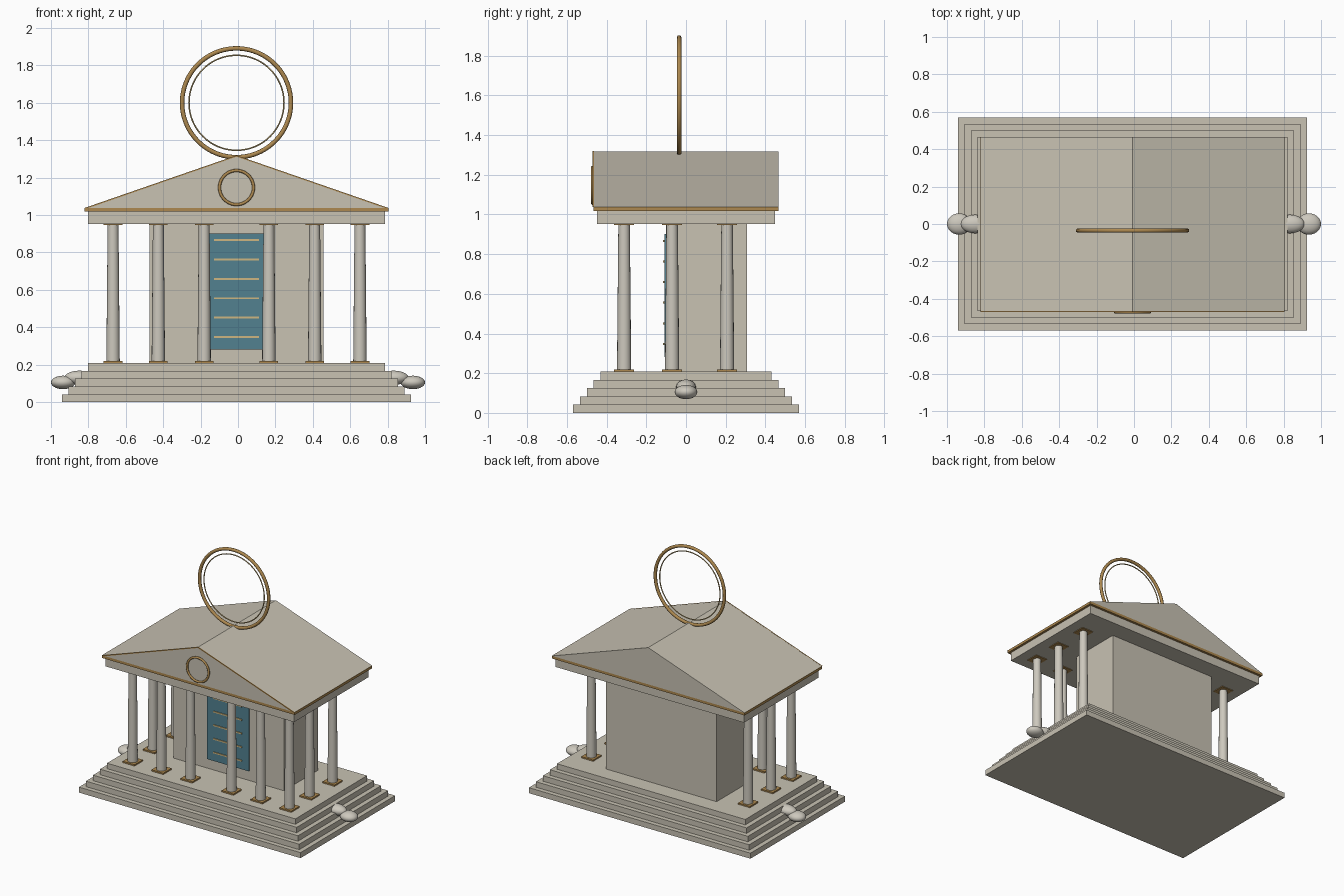
import bpy, bmesh, math
from mathutils import Matrix, Vector

old = bpy.data.objects.get("Cube")
if old:
    bpy.data.objects.remove(old, do_unlink=True)

CX = -0.008  # centre line of the building


def material(name, rgb):
    m = bpy.data.materials.new(name)
    m.use_nodes = True
    color = (*rgb, 1.0)
    m.diffuse_color = color
    m.node_tree.nodes["Principled BSDF"].inputs["Base Color"].default_value = color
    return m


STONE = material("warm stone", (0.58, 0.54, 0.45))
PALE = material("pale stone", (0.61, 0.58, 0.51))
BRONZE = material("bronze", (0.42, 0.25, 0.08))
GOLD = material("light gold", (0.62, 0.47, 0.22))
TEAL = material("teal door", (0.085, 0.22, 0.28))


def finish(name, bm, mat, smooth=False):
    bmesh.ops.recalc_face_normals(bm, faces=bm.faces)
    mesh = bpy.data.meshes.new(name)
    bm.to_mesh(mesh)
    bm.free()
    mesh.materials.append(mat)
    if smooth:
        for p in mesh.polygons:
            p.use_smooth = len(p.vertices) <= 4
    obj = bpy.data.objects.new(name, mesh)
    bpy.context.scene.collection.objects.link(obj)
    return obj


def box(name, x, y, z, mat):
    """Box from (low, high) ranges, x relative to the centre line."""
    bm = bmesh.new()
    size = [r[1] - r[0] for r in (x, y, z)]
    mid = [(r[0] + r[1]) / 2 for r in (x, y, z)]
    mid[0] += CX
    bmesh.ops.create_cube(bm, size=1, matrix=Matrix.Translation(mid) @ Matrix.Diagonal((*size, 1)))
    return finish(name, bm, mat)


def slab(name, hx, hy, z0, z1, mat):
    return box(name, (-hx, hx), (-hy, hy), (z0, z1), mat)


def ring(name, y, z, radius, thick, mat, around=64, sides=10):
    """Upright ring facing the front."""
    bm = bmesh.new()
    grid = []
    for i in range(around):
        a = math.tau * i / around
        loop = []
        for j in range(sides):
            b = math.tau * j / sides
            r = radius + thick * math.cos(b)
            loop.append(bm.verts.new((CX + r * math.cos(a), y + thick * math.sin(b), z + r * math.sin(a))))
        grid.append(loop)
    for i in range(around):
        p, q = grid[i], grid[(i + 1) % around]
        for j in range(sides):
            k = (j + 1) % sides
            bm.faces.new((p[j], q[j], q[k], p[k]))
    return finish(name, bm, mat, True)


def prism(name, profile, y0, y1, mat):
    """Extrude an x-z outline from front to back."""
    bm = bmesh.new()
    face = bm.faces.new([bm.verts.new((CX + x, y0, z)) for x, z in profile])
    out = bmesh.ops.extrude_face_region(bm, geom=[face])
    verts = [v for v in out["geom"] if isinstance(v, bmesh.types.BMVert)]
    bmesh.ops.translate(bm, verts=verts, vec=Vector((0, y1 - y0, 0)))
    return finish(name, bm, mat)


def ellipsoid(name, centre, radii, mat):
    bm = bmesh.new()
    bmesh.ops.create_uvsphere(bm, u_segments=24, v_segments=14, radius=1,
                              matrix=Matrix.Translation(centre) @ Matrix.Diagonal((*radii, 1)))
    return finish(name, bm, mat, True)


def column(x, y):
    bm = bmesh.new()
    bmesh.ops.create_cone(bm, cap_ends=True, segments=16, radius1=0.036, radius2=0.029,
                          depth=0.74, matrix=Matrix.Translation((CX + x, y, 0.58)))
    finish("column", bm, PALE, True)
    for label, z0, z1 in (("column_base", 0.207, 0.219), ("column_cap", 0.947, 0.96)):
        box(label, (x - 0.05, x + 0.05), (y - 0.05, y + 0.05), (z0, z1), BRONZE)


# Stepped platform
for i in range(5):
    slab(f"step_{i + 1}", 0.933 - 0.035 * i, 0.569 - 0.0345 * i, 0.0417 * i, 0.0417 * (i + 1), STONE)

# Front row of columns and the two side rows
for side in (-1, 1):
    for x in (0.173, 0.418, 0.66):
        column(side * x, -0.312)
    for y in (-0.07, 0.207):
        column(side * 0.66, y)

# Inner chamber and door
box("chamber", (-0.465, 0.465), (-0.1, 0.307), (0.207, 0.955), STONE)
box("door", (-0.175, 0.175), (-0.109, -0.099), (0.282, 0.902), TEAL)
for i in range(6):
    z = 0.348 + 0.1036 * i
    box("door_bar", (-0.12, 0.12), (-0.115, -0.108), (z - 0.005, z + 0.005), GOLD)

# Beam, cornice and roof
slab("beam", 0.794, 0.448, 0.952, 1.02, STONE)
slab("cornice", 0.812, 0.466, 1.018, 1.038, BRONZE)
prism("roof", [(-0.81, 1.038), (0.81, 1.038), (0, 1.318)], -0.466, 0.466, STONE)

# Slim trim along the front gable
for s in (-1, 1):
    prism("gable_trim", [(s * 0.812, 1.038), (0, 1.319), (0, 1.312), (s * 0.79, 1.038)],
          -0.471, -0.464, BRONZE)

# Gable medallion and the large halo above the ridge
ring("gable_medallion", -0.471, 1.147, 0.091, 0.008, BRONZE, 48)
ring("halo_outer", -0.035, 1.6, 0.291, 0.012, BRONZE, 96)
ring("halo_inner", -0.035, 1.6, 0.254, 0.004, GOLD, 96)

# Rounded ornaments at both ends of the steps
for s in (-1, 1):
    ellipsoid("end_ornament_upper", (CX + s * 0.84, 0, 0.13), (0.08, 0.05, 0.038), PALE)
    ellipsoid("end_ornament_lower", (s * 0.935, 0, 0.105), (0.065, 0.057, 0.036), PALE)
